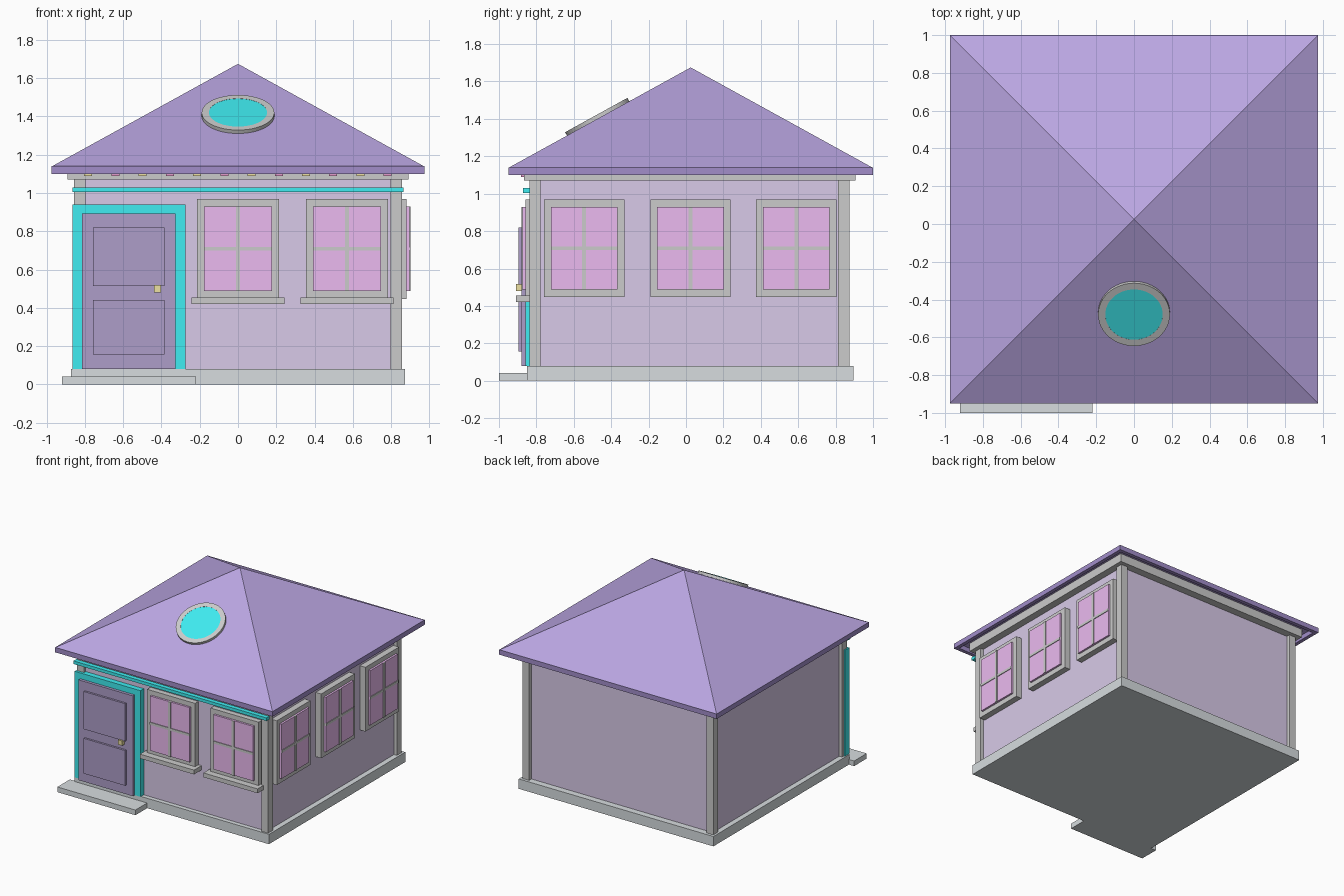
import bpy, bmesh, math
from mathutils import Matrix

if "Cube" in bpy.data.objects:
    bpy.data.objects.remove(bpy.data.objects["Cube"])

def mat(name, rgb):
    m = bpy.data.materials.new(name)
    m.diffuse_color = (*rgb, 1)
    m.use_nodes = True
    m.node_tree.nodes["Principled BSDF"].inputs["Base Color"].default_value = m.diffuse_color
    return m

WALL = mat("lilac", (0.69, 0.59, 0.81))
TRIM = mat("off_white", (0.86, 0.85, 0.87))
STONE = mat("stone", (0.68, 0.72, 0.74))
ROOF = mat("roof_purple", (0.49, 0.38, 0.76))
FASCIA = mat("fascia_purple", (0.36, 0.27, 0.59))
TEAL = mat("teal", (0.05, 0.84, 0.88))
GLASS = mat("pink_glass", (0.83, 0.49, 0.87))
DOOR = mat("door_purple", (0.42, 0.34, 0.58))
GOLD = mat("gold", (0.85, 0.75, 0.36))
PINK = mat("pink", (0.78, 0.33, 0.60))

def finish(bm, name, material):
    bmesh.ops.recalc_face_normals(bm, faces=bm.faces)
    me = bpy.data.meshes.new(name)
    bm.to_mesh(me)
    bm.free()
    me.materials.append(material)
    ob = bpy.data.objects.new(name, me)
    bpy.context.collection.objects.link(ob)
    return ob

def box(name, x, y, z, material):
    """Box from (min, max) pairs."""
    bm = bmesh.new()
    bmesh.ops.create_cube(bm, size=1)
    for v in bm.verts:
        v.co = [(a + b) / 2 + c * (b - a) for (a, b), c in zip((x, y, z), v.co)]
    return finish(bm, name, material)

CY = 0.023  # the house body sits slightly behind the centre

# base, step and walls
box("plinth", (-0.873, 0.873), (-0.85, 0.896), (0, 0.08), STONE)
box("door_step", (-0.92, -0.22), (-1.0, -0.84), (0, 0.042), STONE)
box("walls", (-0.83, 0.83), (CY - 0.837, CY + 0.82), (0.08, 1.10), WALL)

# corner posts and frieze
for sx in (-1, 1):
    for sy in (-1, 1):
        cx, cy = sx * 0.826, 0.018 + sy * 0.825
        box("corner_post", (cx - 0.03, cx + 0.03), (cy - 0.03, cy + 0.03), (0.08, 1.08), TRIM)
box("frieze", (-0.89, 0.89), (-0.867, 0.906), (1.07, 1.14), TRIM)

# fascia ring with recessed soffit, and the pyramid roof
RX, RY0, RY1, APEX = 0.975, -0.95, 1.0, 1.675
T = 0.03
for s in (-1, 1):
    a, b = sorted((s * RX, s * (RX - T)))
    box("fascia_side", (a, b), (RY0, RY1), (1.10, 1.14), FASCIA)
box("fascia_front", (-RX + T, RX - T), (RY0, RY0 + T), (1.10, 1.14), FASCIA)
box("fascia_back", (-RX + T, RX - T), (RY1 - T, RY1), (1.10, 1.14), FASCIA)
bm = bmesh.new()
ring = [bm.verts.new((x, y, 1.138)) for x, y in ((-RX, RY0), (RX, RY0), (RX, RY1), (-RX, RY1))]
top = bm.verts.new((0, 0.025, APEX))
bm.faces.new(ring)
for i in range(4):
    bm.faces.new((ring[i], ring[(i + 1) % 4], top))
finish(bm, "roof", ROOF)

# round roof window lying on the front slope
slope = math.atan2(APEX - 1.138, RX)
place = Matrix.Translation((0, -0.47, 1.403)) @ Matrix.Rotation(slope, 4, 'X')

def lathe(name, profile, material, n=48):
    """Sweep a closed (radius, height) profile around the window axis."""
    bm = bmesh.new()
    loops = [[bm.verts.new((r * math.cos(2 * math.pi * i / n), r * math.sin(2 * math.pi * i / n), h))
              for i in range(n)] for r, h in profile]
    for a, b in zip(loops, loops[1:] + loops[:1]):
        for i in range(n):
            j = (i + 1) % n
            bm.faces.new((a[i], a[j], b[j], b[i]))
    bm.transform(place)
    return finish(bm, name, material)

lathe("round_window_frame", [(0.19, -0.01), (0.19, 0.02), (0.152, 0.02), (0.152, -0.01)], TRIM)
bm = bmesh.new()
bmesh.ops.create_cone(bm, cap_ends=True, segments=48, radius1=0.152, radius2=0.152, depth=0.03,
                      matrix=place @ Matrix.Translation((0, 0, 0.004)))
finish(bm, "round_window_glass", TEAL)

# teal rail and little coloured blocks under the front eave
box("front_rail", (-0.865, 0.865), (-0.872, -0.835), (1.005, 1.03), TEAL)
for i in range(12):
    x = -0.783 + 0.1423 * i
    box("eave_block", (x - 0.021, x + 0.021), (-0.882, -0.86), (1.09, 1.125), PINK if i % 2 else GOLD)

# door with frame, raised panels and knob
FY = (-0.857, -0.80)
box("door_frame_left", (-0.865, -0.815), FY, (0.08, 0.94), TEAL)
box("door_frame_right", (-0.327, -0.275), FY, (0.08, 0.94), TEAL)
box("door_frame_top", (-0.815, -0.327), FY, (0.893, 0.94), TEAL)
box("door", (-0.815, -0.327), (-0.88, -0.80), (0.08, 0.893), DOOR)
for z in ((0.155, 0.44), (0.515, 0.82)):
    box("door_panel", (-0.757, -0.385), (-0.896, -0.87), z, DOOR)
box("door_knob", (-0.438, -0.402), (-0.91, -0.875), (0.48, 0.518), GOLD)

# windows: casing, pane and glazing bars; side=True faces +x instead of -y
def window(c, side=False):
    def part(name, u, d, z, m):
        u = (c + u[0], c + u[1])
        if side:
            box("side_" + name, d, u, z, m)
        else:
            box("front_" + name, u, (0.023 - d[1], 0.023 - d[0]), z, m)
    part("window_casing", (-0.215, 0.215), (0.81, 0.88), (0.447, 0.968), TRIM)
    part("window_glass", (-0.178, 0.178), (0.82, 0.896), (0.487, 0.93), GLASS)
    part("glazing_bar_upright", (-0.011, 0.011), (0.82, 0.902), (0.487, 0.93), TRIM)
    part("glazing_bar_cross", (-0.178, 0.178), (0.82, 0.901), (0.699, 0.719), TRIM)
    if not side:
        part("window_sill", (-0.243, 0.243), (0.82, 0.933), (0.42, 0.455), TRIM)

for c in (0.0, 0.57):
    window(c)
for c in (-0.545, 0.024, 0.59):
    window(c, side=True)
